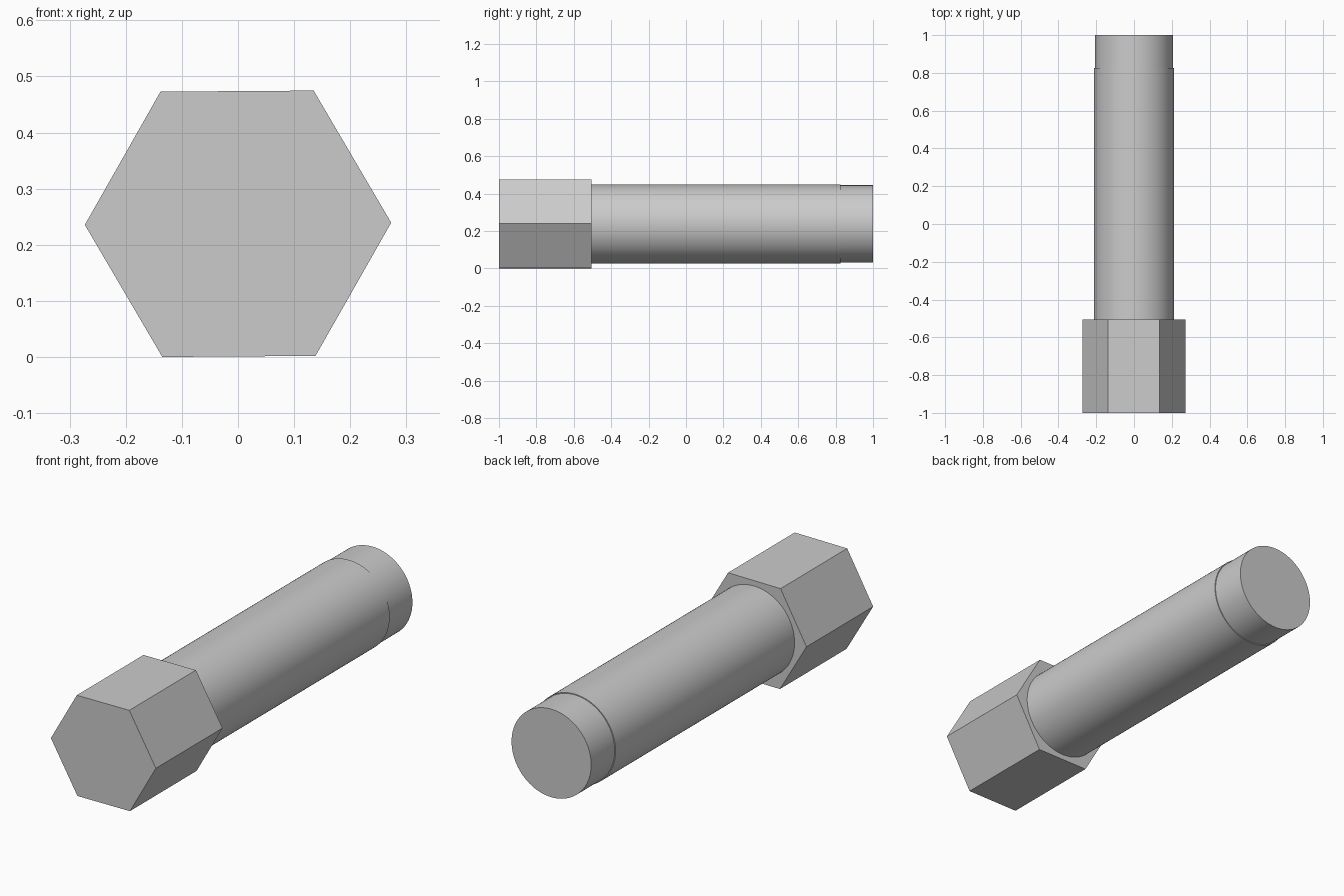
import bpy
import bmesh
from math import cos, sin, pi, radians

default = bpy.data.objects.get("Cube")
if default:
    bpy.data.objects.remove(default, do_unlink=True)

AXIS_Z = 0.2374

steel = bpy.data.materials.new("plain grey steel")
steel.use_nodes = True
grey = (0.6, 0.6, 0.6, 1)
steel.diffuse_color = grey
steel.node_tree.nodes["Principled BSDF"].inputs["Base Color"].default_value = grey


def lathe(name, profile, sides, turn=0.0):
    """Closed solid around the y axis from (y, radius) stations."""
    bm = bmesh.new()
    angles = [turn + 2 * pi * i / sides for i in range(sides)]
    rings = [[bm.verts.new((r * cos(a), y, r * sin(a))) for a in angles]
             for y, r in profile]
    for a, b in zip(rings, rings[1:]):
        for i in range(sides):
            j = (i + 1) % sides
            bm.faces.new((a[i], a[j], b[j], b[i]))
    bm.faces.new(rings[0])
    bm.faces.new(rings[-1])
    bmesh.ops.recalc_face_normals(bm, faces=bm.faces)
    mesh = bpy.data.meshes.new(name)
    bm.to_mesh(mesh)
    bm.free()
    mesh.materials.append(steel)
    obj = bpy.data.objects.new(name, mesh)
    obj.location.z = AXIS_Z
    bpy.context.collection.objects.link(obj)
    return obj


# Hexagonal head, turned very slightly about its axis
lathe("hex_head", [(-1, 0.273), (-0.505, 0.273)], 6, radians(0.4))

# Round shank, stepping down to a slightly narrower tip
shank = lathe("shank_and_tip",
              [(-0.52, 0.211), (0.825, 0.211), (0.825, 0.207), (1, 0.207)], 96)

bpy.ops.object.select_all(action="DESELECT")
shank.select_set(True)
bpy.context.view_layer.objects.active = shank
bpy.ops.object.shade_smooth_by_angle(angle=radians(30))
